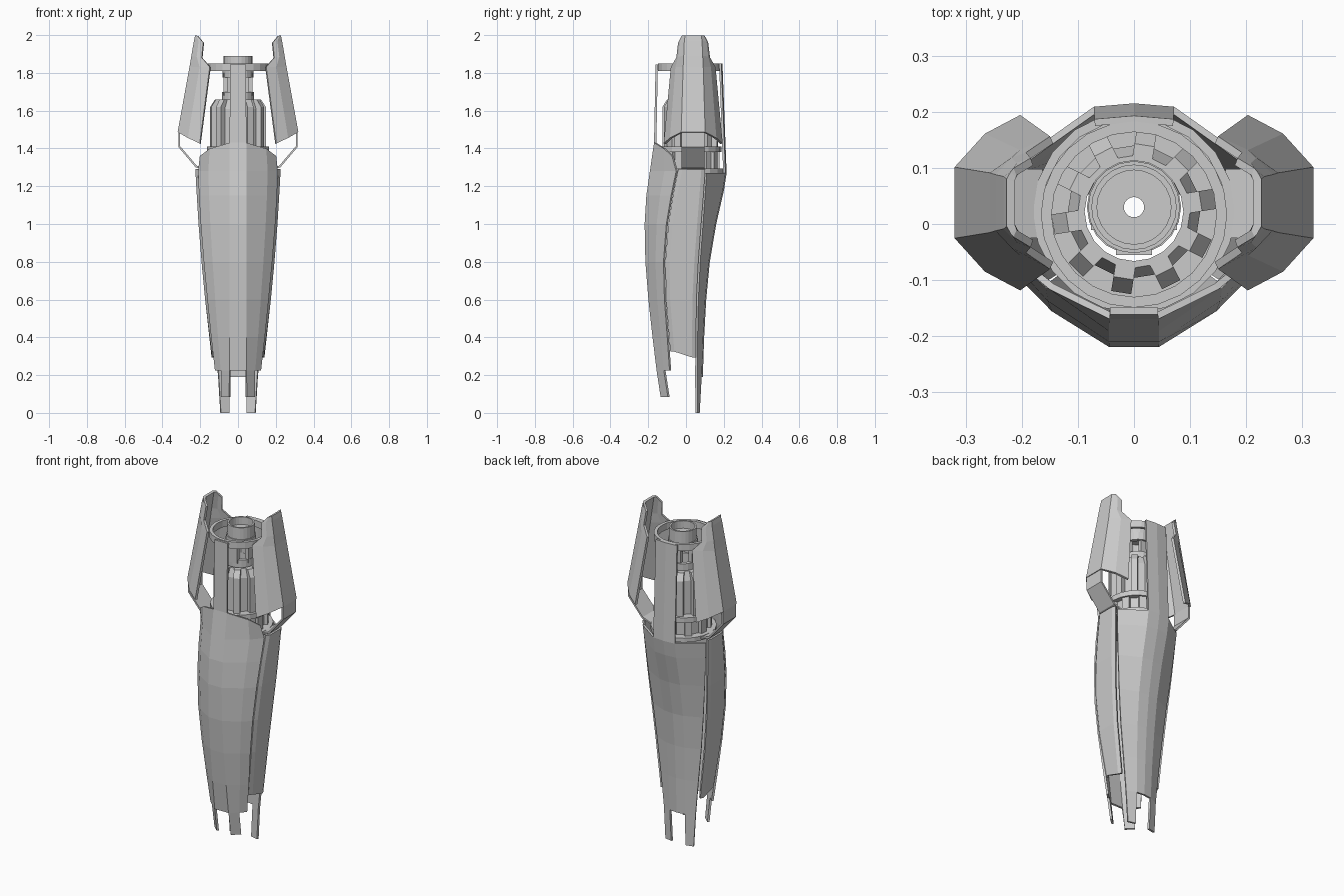
import bpy, bmesh, math
from mathutils import Matrix, Vector

if "Cube" in bpy.data.objects:
    bpy.data.objects.remove(bpy.data.objects["Cube"])

CY = 0.022  # depth of the core axis


def make(name, bm, y=0.0, mirror=False, thick=0.0):
    bmesh.ops.recalc_face_normals(bm, faces=bm.faces)
    me = bpy.data.meshes.new(name)
    bm.to_mesh(me)
    bm.free()
    ob = bpy.data.objects.new(name, me)
    bpy.context.collection.objects.link(ob)
    ob.location.y = y
    if thick:
        m = ob.modifiers.new("thickness", 'SOLIDIFY')
        m.thickness, m.offset, m.use_even_offset = thick, 0, True
    if mirror:
        m = ob.modifiers.new("mirror", 'MIRROR')
        m.use_clip = False
    return ob


def loft(name, rows, keep=lambda i, j: True, mirror=False, thick=0.012):
    """Sheet through rows of points; keep(row, column) picks the faces."""
    bm = bmesh.new()
    vs = [[bm.verts.new(p) for p in r] for r in rows]
    for i in range(len(rows) - 1):
        for j in range(len(rows[0]) - 1):
            if keep(i, j):
                bm.faces.new((vs[i][j], vs[i][j + 1], vs[i + 1][j + 1], vs[i + 1][j]))
    for v in [v for v in bm.verts if not v.link_faces]:
        bm.verts.remove(v)
    return make(name, bm, mirror=mirror, thick=thick)


def lathe(name, prof, segs=20, y=CY):
    """Closed (radius, z) profile turned around the core axis."""
    bm = bmesh.new()
    rings = []
    for k in range(segs):
        a = 2 * math.pi * k / segs
        rings.append([bm.verts.new((r * math.cos(a), r * math.sin(a), z)) for r, z in prof])
    n = len(prof)
    for k in range(segs):
        p, q = rings[k], rings[(k + 1) % segs]
        for i in range(n):
            bm.faces.new((p[i], q[i], q[(i + 1) % n], p[(i + 1) % n]))
    return make(name, bm, y=y)


def ring(name, r0, r1, z0, z1, segs=20, y=CY):
    return lathe(name, [(r0, z0), (r1, z0), (r1, z1), (r0, z1)], segs, y)


def radial(name, prof, width, count, start):
    """Radial blocks: (radius, z) profile with a width, repeated around the axis."""
    bm = bmesh.new()
    for k in range(count):
        rot = Matrix.Rotation(start + 2 * math.pi * k / count, 3, 'Z')
        a = [bm.verts.new(rot @ Vector((r, -width / 2, z))) for r, z in prof]
        b = [bm.verts.new(rot @ Vector((r, width / 2, z))) for r, z in prof]
        bm.faces.new(a)
        bm.faces.new(b[::-1])
        for i in range(len(prof)):
            j = (i + 1) % len(prof)
            bm.faces.new((a[i], b[i], b[j], a[j]))
    return make(name, bm, y=CY)


def symmetric(half):
    return [(-x, y, z) for x, y, z in half] + [p for p in half[::-1]]


# Front shell: strap on top, bulging faceted body, two tabs below
stations = [  # z centre, z edge, front y, edge x, edge y
    (1.845, 1.845, -.155, .19, -.07), (1.43, 1.36, -.163, .198, -.07),
    (1.28, 1.28, -.185, .207, -.048), (1.15, 1.15, -.204, .202, -.075),
    (1.0, 1.0, -.213, .193, -.1), (.8, .8, -.209, .177, -.115),
    (.6, .6, -.193, .158, -.11), (.4, .4, -.171, .138, -.095),
    (.225, .225, -.15, .118, -.083), (.085, .085, -.13, .115, -.06)]
rows = []
for zc, ze, yf, xe, ye in stations:
    zm = zc + .45 * (ze - zc)
    rows.append(symmetric([(xe, ye, ze), (.74 * xe, ye + .45 * (yf - ye), zm), (.043, yf, zc)]))
loft("front_shell", rows,
     lambda i, j: j == 2 if i == 0 else (j in (1, 3) if i == 8 else True))

# Rear shell: strap on top, flared body, two tabs below
stations = [  # z, back y, edge x, edge y, centre half width
    (1.85, .187, .2, .11, .07), (1.27, .209, .208, .105, .07), (1.18, .195, .2, .098, .069),
    (1.0, .154, .185, .085, .066), (.8, .12, .165, .07, .062), (.6, .101, .145, .06, .058),
    (.4, .09, .123, .056, .053), (.19, .083, .103, .054, .048), (0, .073, .092, .056, .046)]
rows = []
for z, yb, xe, ye, w in stations:
    h = [(xe, ye, z), (w, yb - .006, z)]
    rows.append([(-x, y, q) for x, y, q in h] + [(0, yb, z)] + h[::-1])
loft("rear_shell", rows,
     lambda i, j: j in (1, 2) if i == 0 else (j in (0, 3) if i == 7 else True))

# Side panels filling the gaps between the shells
rows = []
for z, x, y0, y1 in [(1.29, .22, -.038, .1), (1.15, .212, -.066, .09), (1.0, .203, -.09, .078),
                     (.8, .187, -.106, .063), (.6, .168, -.102, .053), (.31, .134, -.08, .05)]:
    t = .015 if z == .31 else 0
    rows.append([(x - .012, y0, z + t), (x, y0 + .02, z + t), (x, y1 - .02, z - t), (x - .008, y1, z - t)])
loft("side_panel", rows, mirror=True)

# Upper side fins: curved guards leaning inward
FY = .038
fin = [  # (x, half depth, z) for edge, middle and outer line
    [(.2, .15, 1.425), (.262, .117, 1.455), (.313, .06, 1.485)],
    [(.147, .112, 1.83), (.2, .088, 1.83), (.25, .05, 1.83)],
    [(.19, .083, 1.88), (.215, .074, 1.885), (.24, .047, 1.89)],
    [(.182, .073, 1.96), (.205, .065, 1.965), (.226, .044, 1.97)],
    [(.212, .055, 1.995), (.215, .05, 1.996), (.22, .04, 1.997)]]
rows = [[(x, FY - d, z) for x, d, z in r] + [(x, FY + d, z) for x, d, z in r[::-1]] for r in fin]
loft("side_fin", rows, mirror=True, thick=.014)

# Bent strips holding the fins
path = [(.311, 1.49), (.311, 1.41), (.222, 1.305), (.165, 1.285)]
loft("fin_bracket", [[(x, -.025, z), (x, .098, z)] for x, z in path], mirror=True, thick=.01)

# Core collars and rings
ring("base_collar", .1, .18, 1.27, 1.295)
ring("lower_core", .09, .135, 1.285, 1.385)
ring("middle_ring", .095, .165, 1.38, 1.41)
ring("top_ring", .147, .166, 1.81, 1.85, 24, .017)
radial("lower_blocks", [(.12, 1.295), (.153, 1.295), (.153, 1.38), (.12, 1.38)], .04, 10, math.radians(27))

# Finned core drum
lathe("core_drum", [(.088, 1.4), (.118, 1.4), (.118, 1.61), (.1, 1.66), (.088, 1.66)])
radial("core_fins", [(.095, 1.4), (.146, 1.4), (.146, 1.62), (.12, 1.66), (.095, 1.66)],
       .036, 10, math.radians(9))

# Open cage and nozzle on top
ring("cage_base", .06, .084, 1.64, 1.7, 20, .03)
radial("cage_posts", [(.055, 1.68), (.077, 1.68), (.077, 1.8), (.055, 1.8)], .065, 4, 0)
ring("cage_top", .06, .082, 1.775, 1.82, 20, .03)
lathe("nozzle", [(.018, 1.82), (.076, 1.82), (.076, 1.89), (.066, 1.89), (.066, 1.845), (.018, 1.845)], 24, .03)
